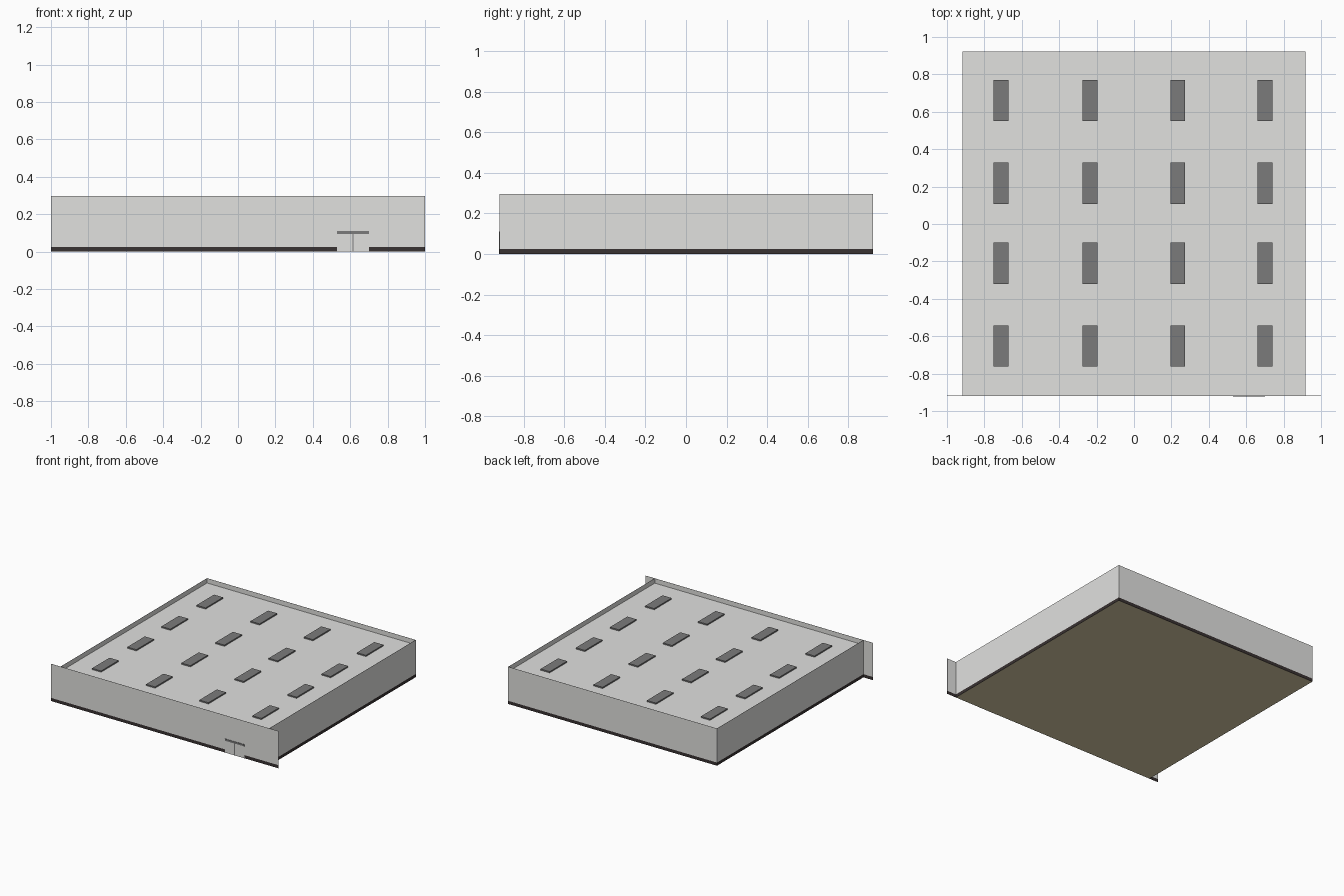
import bpy, bmesh

if "Cube" in bpy.data.objects:
    bpy.data.objects.remove(bpy.data.objects["Cube"])


def material(name, rgb):
    def lin(c):
        c /= 255
        return c / 12.92 if c <= 0.04045 else ((c + 0.055) / 1.055) ** 2.4
    m = bpy.data.materials.new(name)
    m.diffuse_color = (*[lin(c) for c in rgb], 1)
    m.use_nodes = True
    m.node_tree.nodes["Principled BSDF"].inputs["Base Color"].default_value = m.diffuse_color
    return m


WALL = material("light_grey", (225, 225, 223))
DARK = material("dark_plinth", (57, 50, 50))
GREY = material("mid_grey", (123, 123, 123))
FLOOR = material("tan_floor", (218, 206, 167))


def box(name, x0, x1, y0, y1, z0, z1, mat):
    bm = bmesh.new()
    bmesh.ops.create_cube(bm, size=1)
    for v in bm.verts:
        v.co = (x1 if v.co.x > 0 else x0,
                y1 if v.co.y > 0 else y0,
                z1 if v.co.z > 0 else z0)
    me = bpy.data.meshes.new(name)
    bm.to_mesh(me)
    bm.free()
    me.materials.append(mat)
    ob = bpy.data.objects.new(name, me)
    bpy.context.collection.objects.link(ob)
    return ob


T = 0.001                 # sheet thickness of the walls
X, YF, YB = 0.918, -0.919, 0.922
H, BASE, ROOF = 0.296, 0.025, 0.258
D0, D1 = 0.53, 0.70       # doorway extent in x


def wall(name, x0, x1, y0, y1):
    """Wall sheet with a dark plinth band along its foot."""
    box(name, x0, x1, y0, y1, BASE, H, WALL)
    box(name + "_plinth", x0, x1, y0, y1, 0, BASE, DARK)


# Side and back walls, rising past the roof as a parapet
wall("left_wall", -X, -X + T, YF, YB)
wall("right_wall", X - T, X, YF, YB)
wall("back_wall", -X + T, X - T, YB - T, YB)

# Wider front facade, plinth interrupted by the doorway
box("front_facade", -1, 1, YF, YF + T, BASE, H, WALL)
box("front_plinth_left", -1, D0, YF, YF + T, 0, BASE, DARK)
box("front_plinth_right", D1, 1, YF, YF + T, 0, BASE, DARK)

# Double door: panel, lintel and centre seam
box("door_panel", D0, D1, YF - 0.001, YF + T, 0, 0.095, WALL)
box("door_lintel", D0, D1, YF - 0.003, YF, 0.095, 0.11, GREY)
box("door_seam", 0.611, 0.618, YF - 0.002, YF, 0, 0.095, GREY)

# Roof slab and floor
box("roof", -X + T, X - T, YF + T, YB - T, ROOF - 0.01, ROOF, WALL)
box("floor", -X + T, X - T, YF + T, YB - T, 0, 0.005, FLOOR)

# Grid of skylights
for i, cx in enumerate((-0.71, -0.235, 0.234, 0.70)):
    for j, cy in enumerate((-0.653, -0.21, 0.218, 0.66)):
        box(f"skylight_{i}_{j}", cx - 0.04, cx + 0.04, cy - 0.11, cy + 0.11,
            ROOF, ROOF + 0.01, GREY)
